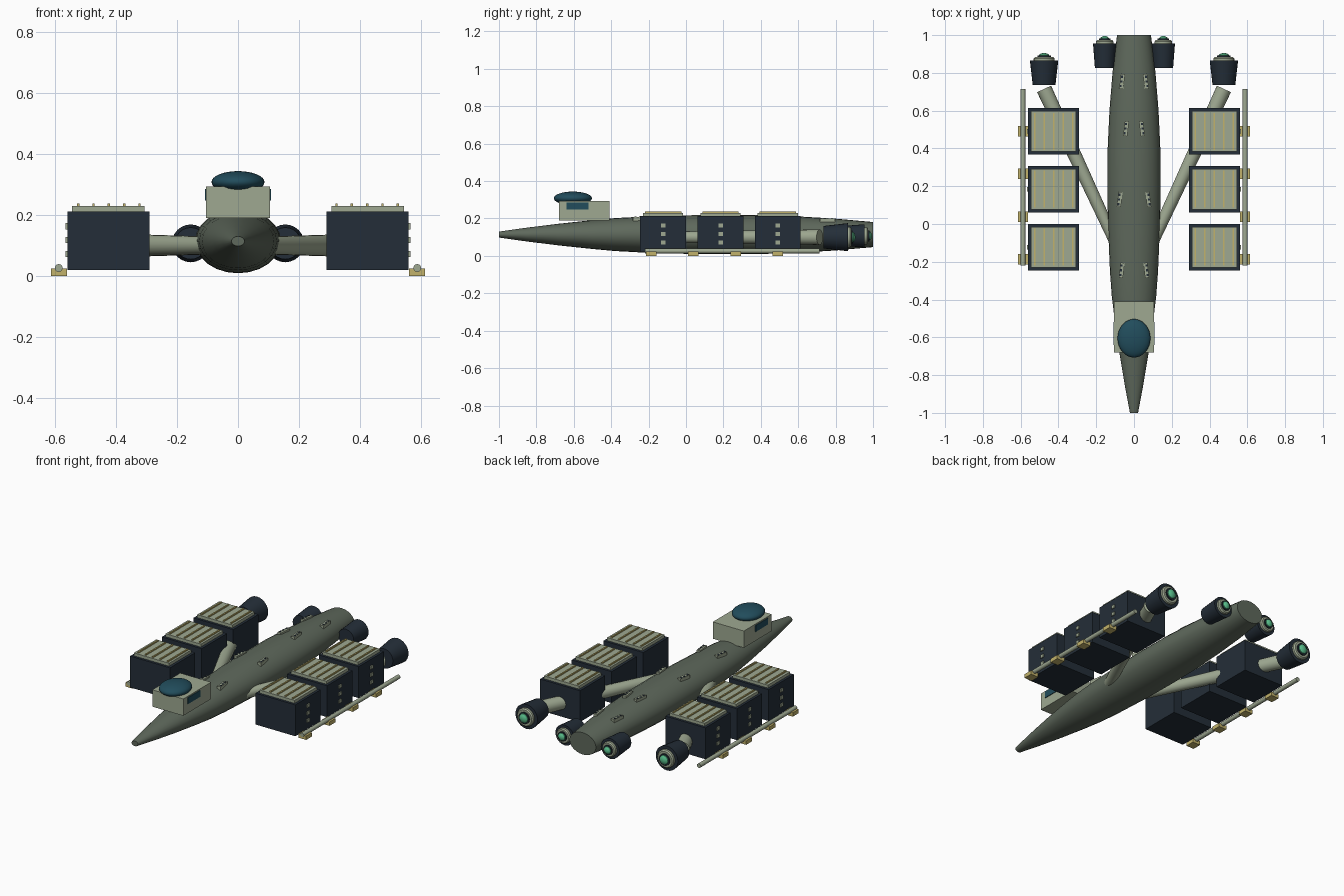
import bpy, bmesh, math
from mathutils import Vector

if "Cube" in bpy.data.objects:
    bpy.data.objects.remove(bpy.data.objects["Cube"])


def srgb(c):
    return tuple((v / 12.92 if v <= 0.04045 else ((v + 0.055) / 1.055) ** 2.4) for v in c) + (1,)


def material(name, r, g, b):
    m = bpy.data.materials.new(name)
    m.diffuse_color = srgb((r, g, b))
    m.use_nodes = True
    m.node_tree.nodes["Principled BSDF"].inputs["Base Color"].default_value = m.diffuse_color
    return m


HULL = material("hull green grey", 0.37, 0.41, 0.36)
LIGHT = material("pale green grey", 0.62, 0.66, 0.57)
DARK = material("dark navy", 0.14, 0.18, 0.22)
TEAL = material("teal glass", 0.13, 0.30, 0.36)
YELLOW = material("dull yellow", 0.76, 0.70, 0.42)
GREEN = material("green glow", 0.35, 0.75, 0.55)


def finish(name, bm, mat, smooth=False):
    bmesh.ops.recalc_face_normals(bm, faces=bm.faces[:])
    me = bpy.data.meshes.new(name)
    bm.to_mesh(me)
    bm.free()
    me.materials.append(mat)
    ob = bpy.data.objects.new(name, me)
    bpy.context.collection.objects.link(ob)
    if smooth:
        bpy.context.view_layer.objects.active = ob
        ob.select_set(True)
        bpy.ops.object.shade_smooth_by_angle(angle=math.radians(35))
        ob.select_set(False)
    return ob


def box(name, x, y, z, mat, yaw=0, roll=0):
    """Box from three (min, max) ranges, turned about its own centre."""
    bm = bmesh.new()
    bmesh.ops.create_cube(bm, size=1)
    for v in bm.verts:
        v.co = Vector([v.co[i] * (r[1] - r[0]) for i, r in enumerate((x, y, z))])
    ob = finish(name, bm, mat)
    ob.location = [(r[0] + r[1]) / 2 for r in (x, y, z)]
    ob.rotation_euler = (0, roll, yaw)
    return ob


def lathe(name, profile, centre, mat, sides=24, xs=1.0, zs=1.0):
    """Spin (y, radius) points about a line along y."""
    bm = bmesh.new()
    rings = []
    for y, r in profile:
        rings.append([bm.verts.new((centre[0] + xs * r * math.cos(a), y, centre[1] + zs * r * math.sin(a)))
                      for a in (2 * math.pi * i / sides for i in range(sides))])
    for a, b in zip(rings, rings[1:]):
        for i in range(sides):
            j = (i + 1) % sides
            bm.faces.new((a[i], a[j], b[j], b[i]))
    bm.faces.new(rings[0])
    bm.faces.new(rings[-1])
    return finish(name, bm, mat, True)


def rod(name, p, q, r1, r2, mat, sides=20):
    p, q = Vector(p), Vector(q)
    bm = bmesh.new()
    bmesh.ops.create_cone(bm, cap_ends=True, segments=sides, radius1=r1, radius2=r2, depth=(q - p).length)
    ob = finish(name, bm, mat, True)
    ob.location = (p + q) / 2
    ob.rotation_euler = (q - p).to_track_quat('Z', 'Y').to_euler()
    return ob


# Hull: flattened spindle, given as (y, half height)
XS, HZ = 1.34, 0.114
profile = [(-1, 0.016), (-0.85, 0.037), (-0.68, 0.058), (-0.5, 0.077), (-0.38, 0.088), (-0.25, 0.095),
           (0, 0.103), (0.2, 0.105), (0.4, 0.104), (0.6, 0.097), (0.8, 0.085), (1, 0.067)]
lathe("hull", profile, (0, HZ), HULL, 24, XS)


def hull_top(x, y):
    for (a, ra), (b, rb) in zip(profile, profile[1:]):
        if a <= y <= b:
            r = ra + (rb - ra) * (y - a) / (b - a)
            return HZ + r * math.sqrt(1 - (x / (XS * r)) ** 2)


# Bridge with bubble canopy
box("bridge", (-0.105, 0.105), (-0.68, -0.41), (0.19, 0.293), LIGHT)
bm = bmesh.new()
bmesh.ops.create_uvsphere(bm, u_segments=32, v_segments=16, radius=1)
for v in bm.verts:
    v.co = Vector((v.co.x * 0.087, v.co.y * 0.102 - 0.605, v.co.z * 0.036 + 0.308))
finish("canopy", bm, TEAL, True)


def engine(name, x, z, y, length, r1, r2):
    """Flared nozzle with a pale ring and glowing core."""
    e = y + length
    k = r2 / 0.075
    lathe(name + "_nozzle", [(y, r1), (e, r2)], (x, z), DARK)
    lathe(name + "_ring", [(e - 0.01, 0.055 * k), (e + 0.012, 0.055 * k), (e + 0.019, 0.048 * k)], (x, z), LIGHT)
    lathe(name + "_collar", [(e, 0.036 * k), (e + 0.026, 0.036 * k)], (x, z), DARK)
    lathe(name + "_glow", [(e + 0.02, 0.029 * k), (e + 0.03, 0.027 * k), (e + 0.037, 0.018 * k),
                           (e + 0.04, 0.006 * k)], (x, z), GREEN)


for s, side in ((-1, "left"), (1, "right")):
    def span(a, b):
        return tuple(sorted((s * a, s * b)))

    box(f"{side}_bridge_window", span(0.103, 0.109), (-0.64, -0.52), (0.247, 0.286), TEAL)

    # Support arm sweeping back to the outer engine
    rod(f"{side}_arm", (s * 0.08, -0.14, 0.1), (s * 0.476, 0.715, 0.1), 0.029, 0.041, LIGHT)
    engine(f"{side}_outer_engine", s * 0.476, 0.1, 0.735, 0.13, 0.06, 0.075)
    engine(f"{side}_inner_engine", s * 0.155, 0.107, 0.825, 0.13, 0.052, 0.062)

    # Cargo containers with ribbed lids and side lights
    for n, y0 in enumerate((-0.245, 0.062, 0.368)):
        y1 = y0 + 0.245
        yc = (y0 + y1) / 2
        tag = f"{side}_container_{n + 1}"
        box(tag, span(0.29, 0.56), (y0, y1), (0.02, 0.212), DARK)
        box(tag + "_lid", span(0.306, 0.545), (y0 + 0.015, y1 - 0.015), (0.21, 0.23), LIGHT)
        for i in range(5):
            x = 0.323 + 0.0503 * i
            box(f"{tag}_rib_{i + 1}", span(x - 0.004, x + 0.004), (y0 + 0.025, y1 - 0.025),
                (0.228, 0.237), YELLOW)
        for i in range(3):
            z = 0.072 + 0.0455 * i
            box(f"{tag}_light_{i + 1}", span(0.557, 0.566), (yc - 0.012, yc + 0.012),
                (z - 0.01, z + 0.01), LIGHT)

    # Outer rail on yellow clamps
    rod(f"{side}_rail", (s * 0.588, -0.22, 0.026), (s * 0.588, 0.715, 0.026), 0.013, 0.013, LIGHT, 12)
    for n in range(4):
        y = -0.187 + 0.226 * n
        box(f"{side}_clamp_{n + 1}", span(0.561, 0.613), (y - 0.028, y + 0.028), (0, 0.024), YELLOW)

    # Window strips along the back of the hull
    for n, (x, y) in enumerate(((0.065, -0.245), (0.076, 0.13), (0.042, 0.505), (0.063, 0.755))):
        z = hull_top(x, y) + 0.004
        box(f"{side}_strip_{n + 1}", span(x - 0.011, x + 0.011), (y - 0.04, y + 0.04),
            (z - 0.012, z + 0.009), LIGHT, s * 0.12)
        for i in range(3):
            yy = y + 0.025 * (i - 1)
            xx = x - 0.12 * (yy - y) + 0.004
            box(f"{side}_strip_{n + 1}_pane_{i + 1}", span(xx - 0.005, xx + 0.005), (yy - 0.006, yy + 0.006),
                (z + 0.004, z + 0.011), DARK)
